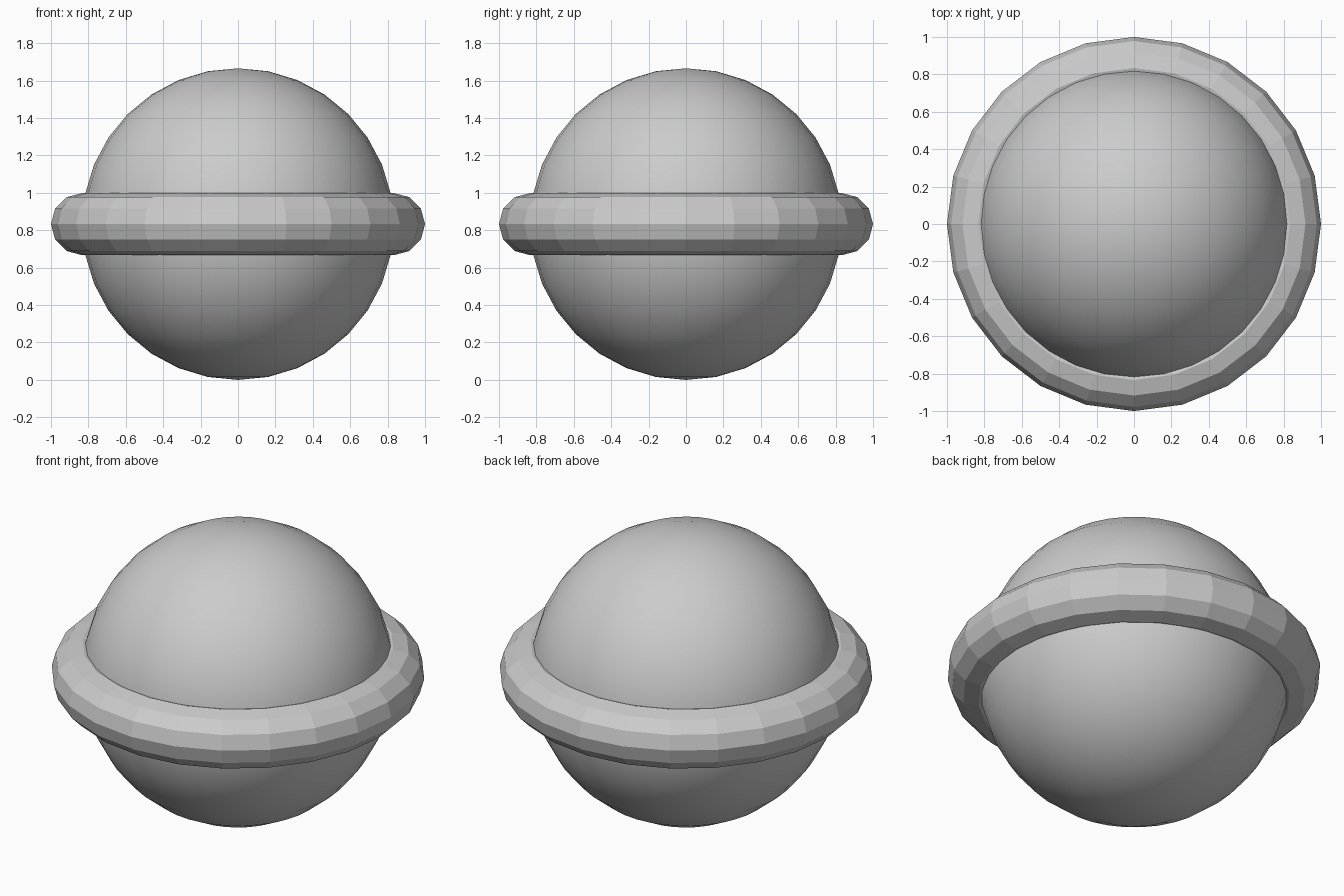
import bpy

if "Cube" in bpy.data.objects:
    bpy.data.objects.remove(bpy.data.objects["Cube"])

R, MINOR = 0.833, 0.166

# Smooth central ball
bpy.ops.mesh.primitive_uv_sphere_add(segments=32, ring_count=16, radius=R, location=(0, 0, R))
ball = bpy.context.object
ball.name = "ball"
bpy.ops.object.shade_smooth()

# Faceted ring around the middle
bpy.ops.mesh.primitive_torus_add(major_segments=24, minor_segments=12,
                                 major_radius=1 - MINOR, minor_radius=MINOR,
                                 location=(0, 0, R))
ring = bpy.context.object
ring.name = "equator_ring"
bpy.ops.object.shade_flat()
